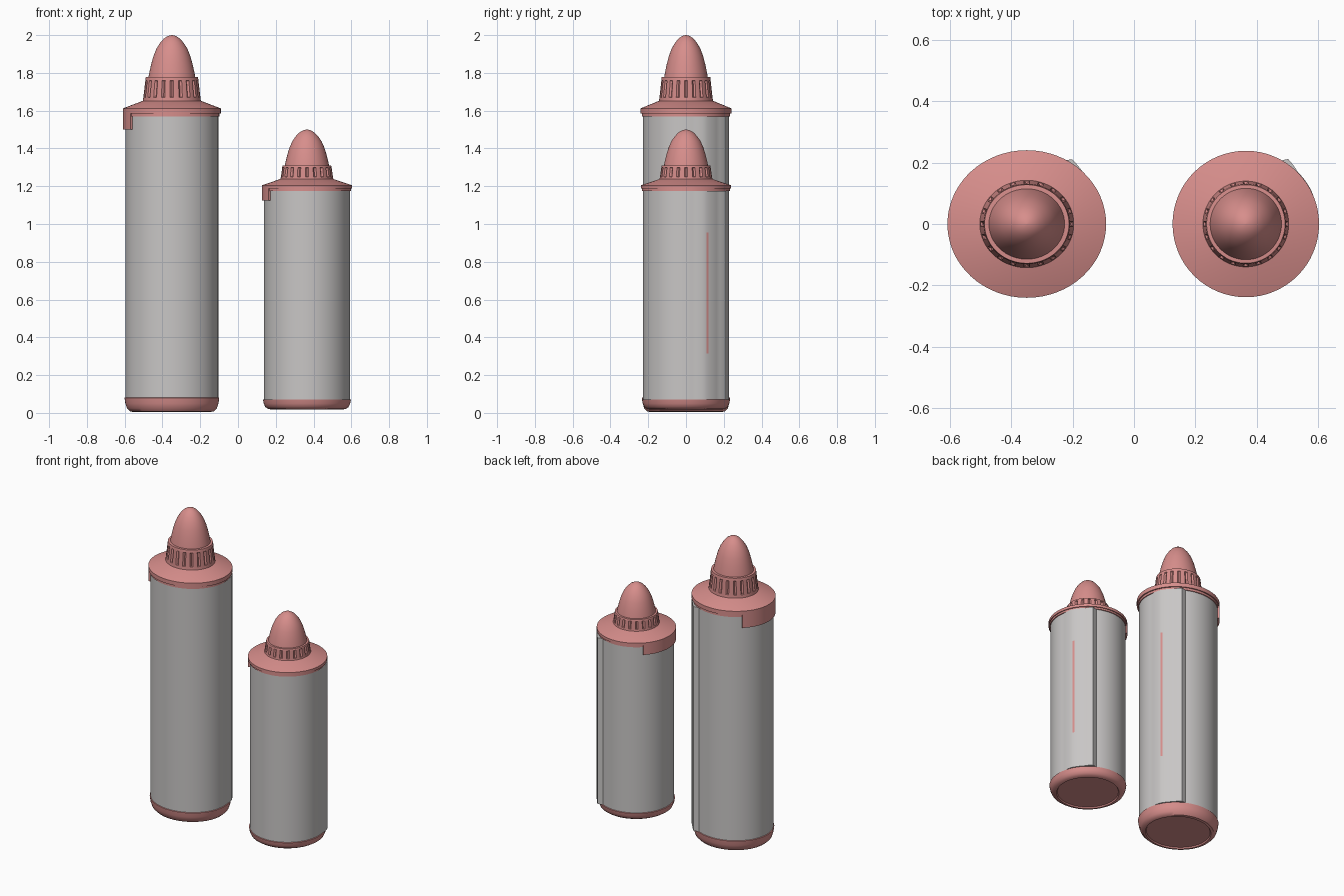
import bpy, bmesh, math

if "Cube" in bpy.data.objects:
    bpy.data.objects.remove(bpy.data.objects["Cube"])

def material(name, rgb):
    m = bpy.data.materials.new(name)
    m.diffuse_color = (*rgb, 1)
    m.use_nodes = True
    m.node_tree.nodes["Principled BSDF"].inputs["Base Color"].default_value = m.diffuse_color
    return m

PINK = material("dusty pink plastic", (0.68, 0.27, 0.26))
GREY = material("brushed grey metal", (0.58, 0.565, 0.56))

def finish(name, bm, mats, smooth=35):
    bmesh.ops.recalc_face_normals(bm, faces=bm.faces)
    me = bpy.data.meshes.new(name)
    bm.to_mesh(me)
    bm.free()
    ob = bpy.data.objects.new(name, me)
    bpy.context.collection.objects.link(ob)
    for m in mats:
        me.materials.append(m)
    bpy.ops.object.select_all(action='DESELECT')
    ob.select_set(True)
    bpy.context.view_layer.objects.active = ob
    bpy.ops.object.shade_smooth_by_angle(angle=math.radians(smooth))
    return ob

def lathe(name, profile, cx, sy, segs=64, mats=(PINK,), offset=None, paint=None):
    """Revolve (radius, z) points; offset(row, seg) alters radius, paint(row, seg) picks a colour."""
    bm = bmesh.new()
    rings = []
    for row, (r, z) in enumerate(profile):
        ring = []
        for i in range(segs):
            a = 2 * math.pi * i / segs
            rr = r + (offset(row, i) if offset else 0)
            ring.append(bm.verts.new((cx + rr * math.cos(a), sy * rr * math.sin(a), z)))
        rings.append(ring)
    for row in range(len(rings) - 1):
        lo, hi = rings[row], rings[row + 1]
        for i in range(segs):
            j = (i + 1) % segs
            f = bm.faces.new((lo[i], lo[j], hi[j], hi[i]))
            if paint:
                f.material_index = paint(row, i)
    bm.faces.new(rings[0])
    bm.faces.new(rings[-1])
    return finish(name, bm, mats)

def overlap(deg):
    """Raised overlap of the wrapped sheet at the back right."""
    keys = [(10, 0), (25, .012), (45, .012), (57, .025), (63, 0)]
    for (a, u), (b, v) in zip(keys, keys[1:]):
        if a <= deg <= b:
            return u + (v - u) * (deg - a) / (b - a)
    return 0

def rim_tab(name, cx, sy, r, z0, z1):
    """Curved skirt hanging from the rim on the left side."""
    bm = bmesh.new()
    rows = []
    n = 20
    for k in range(n + 1):
        a = math.radians(135 + 77 * k / n)
        rows.append([bm.verts.new((cx + q * math.cos(a), sy * q * math.sin(a), z))
                     for q, z in ((r, z1), (r, z0), (r - .016, z0), (r - .016, z1))])
    for p, q in zip(rows, rows[1:]):
        for i in range(4):
            j = (i + 1) % 4
            bm.faces.new((p[i], p[j], q[j], q[i]))
    bm.faces.new(rows[0])
    bm.faces.new(rows[-1])
    finish(name, bm, [PINK])

def bottle(tag, cx, sy, r, base, body_z, rim_r, rim_z, tab_z, neck, tip):
    z0, z1 = base
    h = z1 - z0
    # rounded base with a shallow recess underneath
    lathe(tag + "_base", [(r * .80, z0 + .008), (r * .82, z0), (r * .89, z0 + .003),
                          (r * .955, z0 + h * .25), (r * .99, z0 + h * .6), (r + .002, z1),
                          (r - .01, z1 + .004)], cx, sy)
    # wrapped metal body, with a slim pink gap along the overlap
    b, t = z1, body_z
    segs = 120
    lathe(tag + "_body", [(r - .003, b), (r - .003, b + (t - b) * .22),
                          (r - .003, b + (t - b) * .8), (r - .003, t)], cx, sy, segs,
          (GREY, PINK), lambda row, i: overlap(i * 360 / segs),
          lambda row, i: 1 if row == 1 and i == 9 else 0)
    # stepped rim and sloping shoulder
    n0, n1, nz0, nz1 = neck
    s0, s1 = rim_z
    lathe(tag + "_shoulder", [(r - .02, body_z - .005), (r + .002, body_z), (r + .002, s0),
                              (rim_r, s0), (rim_r, s1), (n0, nz0), (n0 * .8, nz0 + .005)], cx, sy)
    rim_tab(tag + "_rim_tab", cx, sy, rim_r, tab_z, s1)
    # grooved collar
    hz = nz1 - nz0
    lathe(tag + "_collar", [(n0, nz0 - .005), (n0 - .003, nz0 + hz * .15),
                            (n0 - .003, nz0 + hz * .17), (n1 + .003, nz0 + hz * .83),
                            (n1 + .003, nz0 + hz * .86), (n1, nz1), (n1 * .8, nz1 + .002)],
          cx, sy, 100, offset=lambda row, i: -.009 if row in (2, 3) and i % 5 == 0 else 0)
    # rounded bullet tip
    tr, top = tip
    shape = [(1, 0), (.97, .1), (.89, .3), (.79, .5), (.66, .68), (.5, .82),
             (.34, .92), (.17, .98), (.02, 1)]
    lathe(tag + "_tip", [(tr * q, nz1 - .002 + (top - nz1 + .002) * s) for q, s in shape], cx, sy)

bottle("large_bottle", -.35, .93, .249, (.005, .08), 1.57, .259, (1.585, 1.612), 1.50,
       (.154, .138, 1.652, 1.778), (.124, 2.0))
bottle("small_bottle", .365, 1.0, .231, (.018, .07), 1.175, .239, (1.187, 1.205), 1.125,
       (.141, .128, 1.238, 1.31), (.117, 1.5))
